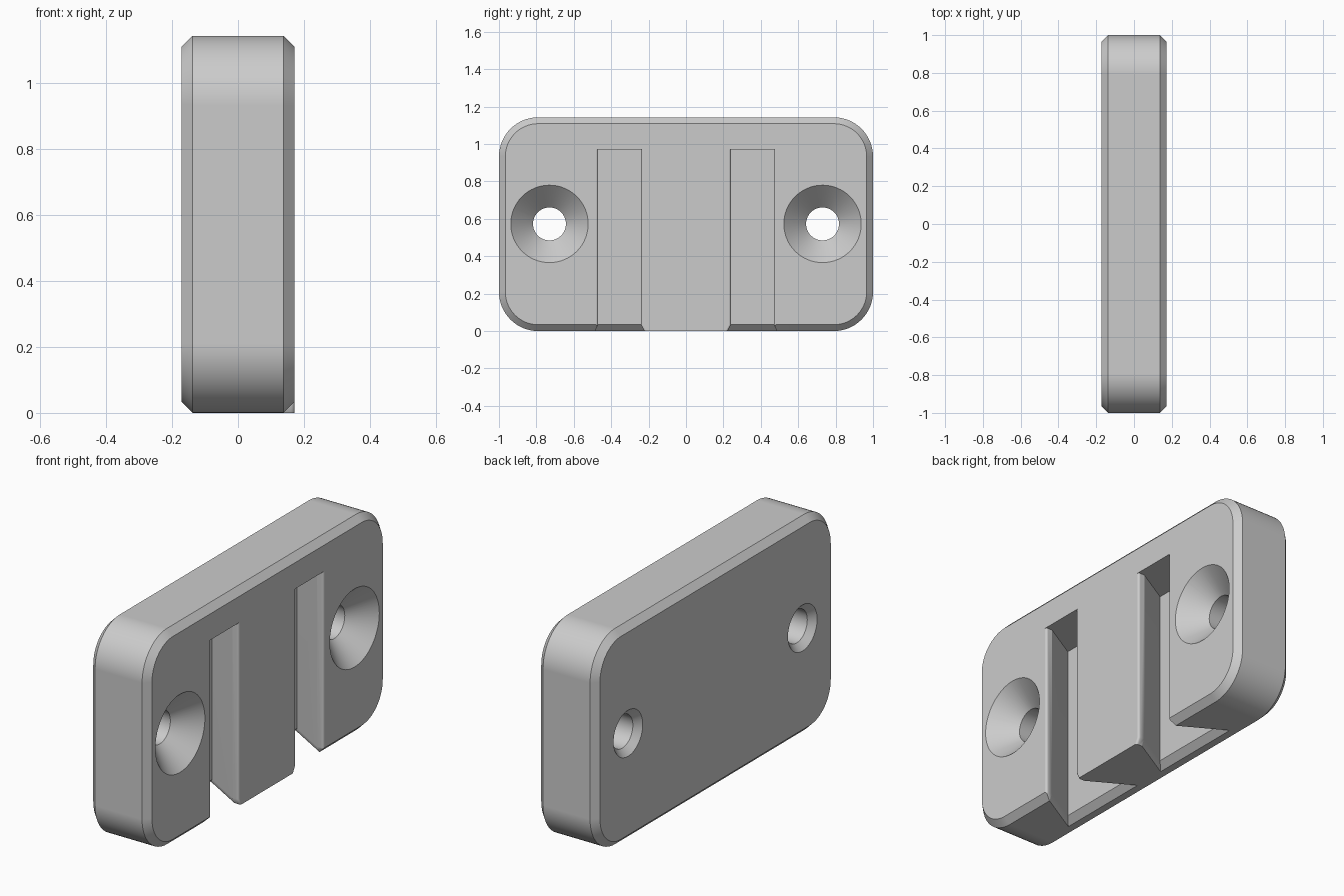
import bpy, bmesh, math

cube = bpy.data.objects.get("Cube")
if cube:
    bpy.data.objects.remove(cube, do_unlink=True)

X, H, R, C = 0.172, 1.143, 0.21, 0.034   # half thickness, height, corner radius, chamfer
TONGUE, OUTER, TOP = 0.24, 0.47, 0.97    # slot edges and slot top
DEPTH, FILLET, LAND = 0.235, 0.012, 0.025
SLOPE = math.tan(math.radians(30))
HOLE_Y, HOLE_Z, HOLE_R, SINK_R = 0.73, 0.573, 0.088, 0.207

grey = bpy.data.materials.new("grey plastic")
grey.use_nodes = True
grey.diffuse_color = (0.6, 0.6, 0.6, 1)
grey.node_tree.nodes["Principled BSDF"].inputs["Base Color"].default_value = (0.6, 0.6, 0.6, 1)


def loft(name, rings):
    """Closed solid through a list of equal-length point rings."""
    bm = bmesh.new()
    loops = [[bm.verts.new([round(c, 5) for c in p]) for p in ring] for ring in rings]
    n = len(loops[0])
    for a, b in zip(loops, loops[1:]):
        for i in range(n):
            j = (i + 1) % n
            bm.faces.new((a[i], a[j], b[j], b[i]))
    bm.faces.new(loops[0][::-1])
    bm.faces.new(loops[-1])
    if bm.calc_volume(signed=True) < 0:
        bmesh.ops.reverse_faces(bm, faces=bm.faces)
    mesh = bpy.data.meshes.new(name)
    bm.to_mesh(mesh)
    bm.free()
    mesh.materials.append(grey)
    obj = bpy.data.objects.new(name, mesh)
    bpy.context.collection.objects.link(obj)
    return obj


def outline(x, inset):
    """Rounded rectangle in the plane at x."""
    pts = []
    for k, (sy, sz) in enumerate([(1, 1), (-1, 1), (-1, -1), (1, -1)]):
        for i in range(17):
            a = math.pi / 2 * (k + i / 16)
            pts.append((x, sy * (1 - R) + (R - inset) * math.cos(a),
                        H / 2 + sz * (H / 2 - R) + (R - inset) * math.sin(a)))
    return pts


def slot_ring(z, side):
    """Undercut slot section with rounded mouth edges, flared below the chamfer height."""
    drop = max(0, C - z)
    floor = X - DEPTH - drop
    run = (DEPTH + drop - FILLET - LAND) * SLOPE

    def wall(edge, sign):
        arc = [math.pi / 2 * i / 6 for i in range(7)]
        pts = [(X + 0.1, edge - sign * FILLET)]
        pts += [(X - FILLET * (1 - math.cos(t)), edge - sign * FILLET * (1 - math.sin(t)))
                for t in arc]
        return pts + [(X - FILLET - LAND, edge), (floor, edge - sign * run)]

    pts = wall(TONGUE - drop * 0.5, 1) + wall(OUTER + drop * 0.5, -1)[::-1]
    return [(x, side * y, z) for x, y in pts]


def circle(x, r, side):
    return [(x, side * HOLE_Y + r * math.cos(2 * math.pi * i / 64),
             HOLE_Z + r * math.sin(2 * math.pi * i / 64)) for i in range(64)]


def combine(target, tool, operation):
    tool.hide_render = True
    mod = target.modifiers.new("combine", 'BOOLEAN')
    mod.operation, mod.solver, mod.object = operation, 'EXACT', tool
    bpy.context.view_layer.objects.active = target
    bpy.ops.object.modifier_apply(modifier=mod.name)
    bpy.data.objects.remove(tool, do_unlink=True)


# Chamfered plate
plate = loft("mounting_plate", [outline(-X, C), outline(-X + C, 0),
                                outline(X - C, 0), outline(X, C)])

# Square foot of the tongue, where the chamfer stops
w = TONGUE + 0.05
foot = loft("tongue_foot", [[(x, y, z) for y, z in ((-w, 0), (w, 0), (w, 0.2), (-w, 0.2))]
                            for x in (0, X)])
combine(plate, foot, 'UNION')

# Dovetail slots and countersunk screw holes
for side in (1, -1):
    slot = loft("slot_cutter", [slot_ring(z, side) for z in (-0.03, C, TOP)])
    combine(plate, slot, 'DIFFERENCE')
    hole = loft("hole_cutter", [circle(-X - 0.02, HOLE_R + C + 0.02, side),
                                circle(-X + C, HOLE_R, side),
                                circle(X - SINK_R + HOLE_R, HOLE_R, side),
                                circle(X + 0.02, SINK_R + 0.02, side)])
    combine(plate, hole, 'DIFFERENCE')

# Smooth rounds with crisp edges
bpy.ops.object.select_all(action='DESELECT')
plate.select_set(True)
bpy.context.view_layer.objects.active = plate
bpy.ops.object.shade_smooth_by_angle(angle=math.radians(29))
normals = plate.modifiers.new("even_normals", 'WEIGHTED_NORMAL')
normals.keep_sharp = True
